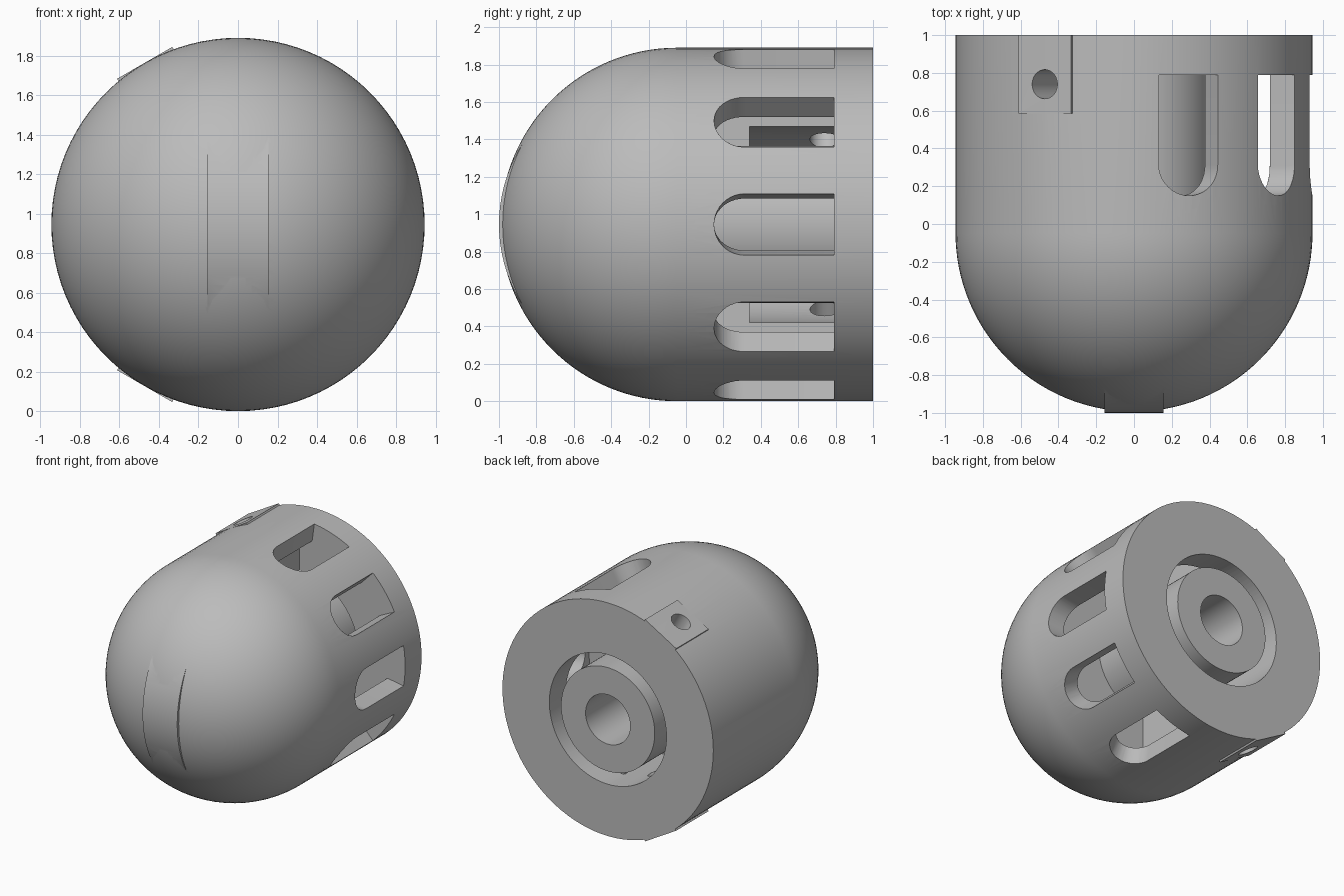
import bpy, bmesh
from math import sin, cos, pi, radians
from mathutils import Matrix, Vector

if "Cube" in bpy.data.objects:
    bpy.data.objects.remove(bpy.data.objects["Cube"])

R = 0.945          # outer radius, also the height of the axis
SEG = 96

grey = bpy.data.materials.new("plain_grey")
grey.use_nodes = True
grey.diffuse_color = (0.5, 0.5, 0.5, 1)
grey.node_tree.nodes["Principled BSDF"].inputs["Base Color"].default_value = (0.5, 0.5, 0.5, 1)


def finish(name, bm):
    """Turn a bmesh into an object whose local axis y lies at height R."""
    bmesh.ops.recalc_face_normals(bm, faces=bm.faces)
    bm.transform(Matrix.Translation((0, 0, R)))
    mesh = bpy.data.meshes.new(name)
    bm.to_mesh(mesh)
    bm.free()
    mesh.materials.append(grey)
    ob = bpy.data.objects.new(name, mesh)
    bpy.context.collection.objects.link(ob)
    return ob


def loft(name, loop_a, loop_b):
    """Solid between two matching closed loops."""
    bm = bmesh.new()
    a = [bm.verts.new(p) for p in loop_a]
    b = [bm.verts.new(p) for p in loop_b]
    bm.faces.new(a)
    bm.faces.new(b[::-1])
    for i in range(len(a)):
        j = (i + 1) % len(a)
        bm.faces.new((a[i], b[i], b[j], a[j]))
    return finish(name, bm)


def disc(name, r, y0, y1, start=0.0, sweep=2 * pi):
    """Full or part disc extruded along y."""
    n = SEG if sweep > 6 else SEG // 2 + 1
    step = sweep / (n if sweep > 6 else n - 1)
    pts = [(r * cos(start + i * step), r * sin(start + i * step)) for i in range(n)]
    return loft(name, [(x, y0, z) for x, z in pts], [(x, y1, z) for x, z in pts])


def rod(name, r, length, matrix):
    bm = bmesh.new()
    bmesh.ops.create_cone(bm, cap_ends=True, segments=SEG, radius1=r, radius2=r,
                          depth=length, matrix=matrix)
    return finish(name, bm)


def combine(target, other, operation):
    """Boolean the other solid into the target and drop it."""
    mod = target.modifiers.new(operation, 'BOOLEAN')
    mod.operation, mod.solver, mod.object = operation, 'EXACT', other
    bpy.context.view_layer.objects.active = target
    bpy.ops.object.modifier_apply(modifier=mod.name)
    bpy.data.objects.remove(other)


# Domed body, turned around the y axis
dome_y = -0.048
rings = 32
profile = [(R * sin(i * pi / 2 / rings), dome_y - R * cos(i * pi / 2 / rings))
           for i in range(rings + 1)] + [(R, 1.0), (0, 1.0)]
bm = bmesh.new()
line = [bm.verts.new((r, y, 0)) for r, y in profile]
edges = [bm.edges.new(pair) for pair in zip(line, line[1:])]
bmesh.ops.spin(bm, geom=line + edges, cent=(0, 0, 0), axis=(0, 1, 0),
               angle=2 * pi, steps=SEG, use_merge=True)
bmesh.ops.remove_doubles(bm, verts=bm.verts, dist=1e-4)
body = finish("domed_body", bm)

# Raised front tab
tab = rod("front_tab", 0.8, 0.31,
          Matrix.Translation((0, -0.2, 0)) @ Matrix.Rotation(pi / 2, 4, 'Y'))
combine(body, tab, 'UNION')

# Flat screw pads on the closed side
pad_angles = [radians(120), radians(-120)]
for a in pad_angles:
    out, side = Vector((cos(a), 0, sin(a))), Vector((-sin(a), 0, cos(a)))
    corners = [out * d + side * s for d, s in
               ((0.8, -0.161), (R, -0.161), (R, 0.161), (0.8, 0.161))]
    pad = loft("screw_pad", [p + Vector((0, 0.585, 0)) for p in corners],
               [p + Vector((0, 1, 0)) for p in corners])
    combine(body, pad, 'UNION')

# Half-round chamber on the slotted side, and the round back opening
combine(body, disc("chamber", 0.8, 0.1, 0.79, -pi / 2, pi), 'DIFFERENCE')
combine(body, disc("back_opening", 0.525, 0.34, 1.1), 'DIFFERENCE')

# Five round-ended slots with radial walls
half, end_r = radians(10), 0.163
outline = [(half, 0.79)]
outline += [(half * cos(t * pi / 20), 0.15 + end_r - end_r * sin(t * pi / 20)) for t in range(21)]
outline += [(-half, 0.79)]
for k in range(-2, 3):
    c = radians(36 * k)
    inner, outer = [[(r * cos(c + a), y, r * sin(c + a)) for a, y in outline]
                    for r in (0.7, 1.05)]
    combine(body, loft("slot", inner, outer), 'DIFFERENCE')

# Central boss with its bore
combine(body, disc("boss", 0.42, 0.05, 1.0), 'UNION')
combine(body, disc("bore", 0.2, 0.1, 1.1), 'DIFFERENCE')

# Screw holes through the pads
for a in pad_angles:
    out = Vector((cos(a), 0, sin(a)))
    turn = out.to_track_quat('Z', 'Y').to_matrix().to_4x4()
    hole = rod("screw_hole", 0.077, 0.6,
               Matrix.Translation(out * 0.78 + Vector((0, 0.74, 0))) @ turn)
    combine(body, hole, 'DIFFERENCE')

bpy.ops.object.select_all(action='DESELECT')
body.select_set(True)
bpy.context.view_layer.objects.active = body
bpy.ops.object.shade_smooth_by_angle(angle=radians(30))
